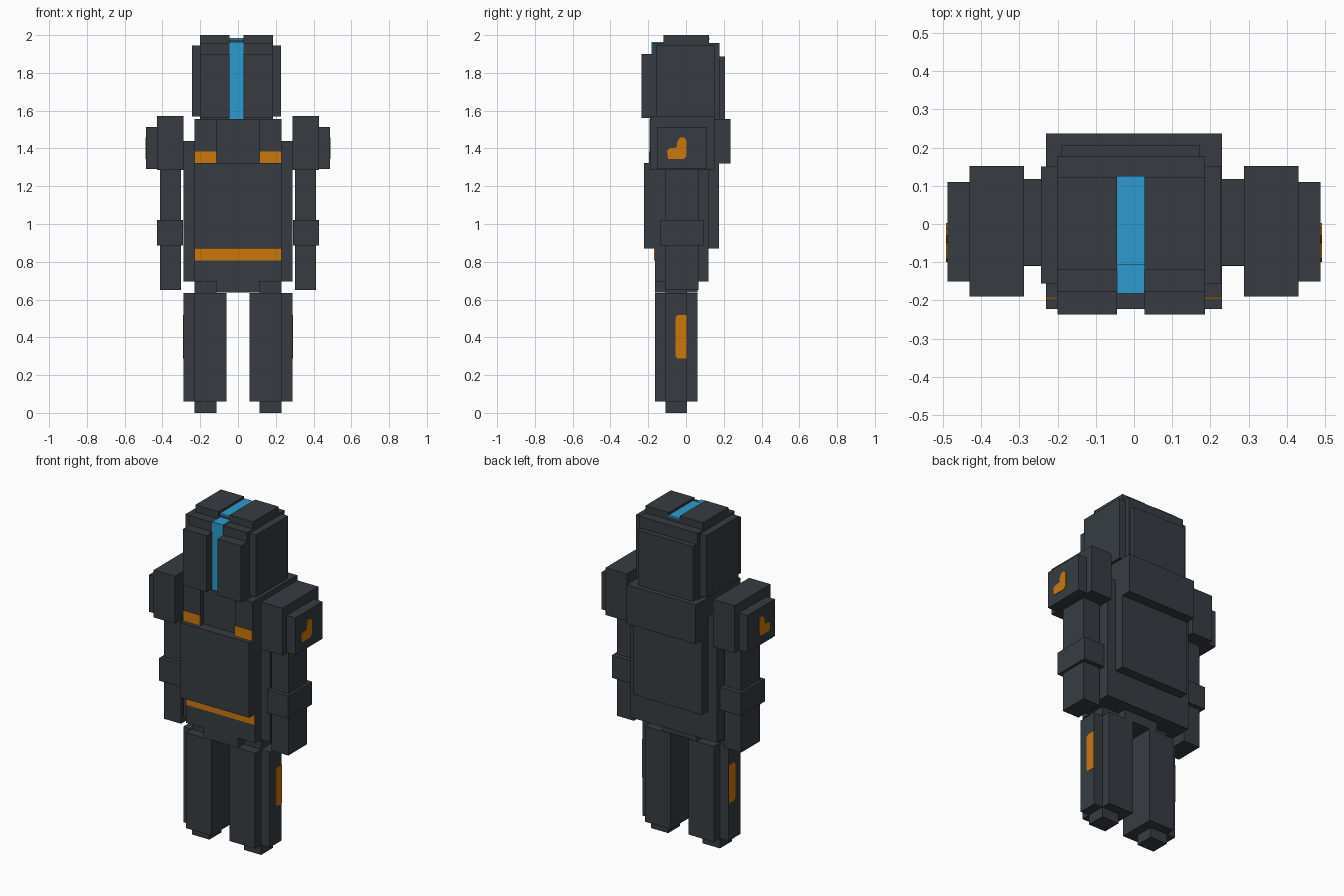
import bpy
import bmesh

cube = bpy.data.objects.get("Cube")
if cube:
    bpy.data.objects.remove(cube, do_unlink=True)


def make_material(name, rgb):
    mat = bpy.data.materials.new(name)
    mat.use_nodes = True
    color = (*rgb, 1)
    mat.diffuse_color = color
    mat.node_tree.nodes["Principled BSDF"].inputs["Base Color"].default_value = color
    return mat


GREY = make_material("dark slate grey", (0.038, 0.046, 0.055))
ORANGE = make_material("amber orange", (0.60, 0.19, 0.004))
BLUE = make_material("sky blue", (0.027, 0.33, 0.61))


def finish(name, bm, mat):
    bmesh.ops.recalc_face_normals(bm, faces=bm.faces)
    mesh = bpy.data.meshes.new(name)
    bm.to_mesh(mesh)
    bm.free()
    mesh.materials.append(mat)
    obj = bpy.data.objects.new(name, mesh)
    bpy.context.scene.collection.objects.link(obj)
    return obj


def box(name, x, y, z, mat=GREY):
    """Box given by its (min, max) along each axis."""
    bm = bmesh.new()
    bmesh.ops.create_cube(bm, size=1)
    for v in bm.verts:
        v.co = [r[0] if c < 0 else r[1] for c, r in zip(v.co, (x, y, z))]
    return finish(name, bm, mat)


def pair(name, x, y, z, mat=GREY):
    """Two boxes mirrored across the centre plane."""
    box("left_" + name, x, y, z, mat)
    box("right_" + name, (-x[1], -x[0]), y, z, mat)


def side_plate(name, outline, x, mat):
    """Thin painted plate on both outer sides, from a (y, z) outline."""
    for side, sign in (("left_", 1), ("right_", -1)):
        bm = bmesh.new()
        face = bm.faces.new([bm.verts.new((sign * x, y, z)) for y, z in outline])
        out = bmesh.ops.extrude_face_region(bm, geom=[face])["geom"]
        moved = [v for v in out if isinstance(v, bmesh.types.BMVert)]
        bmesh.ops.translate(bm, verts=moved, vec=(sign * 0.004, 0, 0))
        finish(side + name, bm, mat)


# Head core, cheek plates, face plates and crown plates
box("head", (-0.2, 0.185), (-0.177, 0.177), (1.55, 1.957))
box("right_ear_plate", (-0.243, -0.2), (-0.155, 0.15), (1.57, 1.945))
box("left_ear_plate", (0.185, 0.228), (-0.155, 0.15), (1.57, 1.945))
box("head_back_plate", (-0.19, 0.172), (0.17, 0.207), (1.555, 1.887))
for side, x in (("right", (-0.2, -0.045)), ("left", (0.028, 0.185))):
    box(side + "_face_plate", x, (-0.236, -0.17), (1.56, 1.9))
    box(side + "_crown_plate", x, (-0.12, 0.123), (1.95, 2.0))

# Blue stripe over the face and crown
STRIPE = (-0.045, 0.028)
box("face_stripe", STRIPE, (-0.182, -0.174), (1.555, 1.963), BLUE)
box("brow_stripe", STRIPE, (-0.18, -0.1), (1.954, 1.963), BLUE)
box("crown_stripe_base", STRIPE, (-0.105, 0.123), (1.95, 1.979))
box("crown_stripe", STRIPE, (-0.107, 0.125), (1.978, 1.986), BLUE)

# Torso
box("torso", (-0.288, 0.288), (-0.108, 0.118), (0.695, 1.44))
box("upper_chest", (-0.23, 0.23), (-0.165, 0.236), (1.32, 1.555))
pair("chest_strap", (0.115, 0.23), (-0.192, -0.16), (1.32, 1.555))
pair("chest_badge", (0.115, 0.23), (-0.196, -0.19), (1.322, 1.385), ORANGE)
box("chest_plate", (-0.23, 0.23), (-0.222, -0.1), (0.87, 1.322))
box("back_plate", (-0.23, 0.23), (0.1, 0.176), (0.87, 1.322))

# Waist and hips
box("waist", (-0.23, 0.23), (-0.165, 0.06), (0.695, 0.872))
box("belt", (-0.23, 0.23), (-0.169, -0.163), (0.806, 0.869), ORANGE)
box("pelvis", (-0.115, 0.115), (-0.165, 0.06), (0.637, 0.7))
pair("hip", (0.115, 0.23), (-0.108, 0.005), (0.63, 0.7))

# Arms
pair("shoulder_joint", (0.23, 0.3), (-0.106, 0.066), (1.3, 1.44))
pair("shoulder", (0.288, 0.43), (-0.19, 0.152), (1.287, 1.572))
pair("shoulder_pad", (0.42, 0.488), (-0.15, 0.11), (1.29, 1.513))
pair("arm", (0.302, 0.414), (-0.112, 0.065), (0.65, 1.3))
pair("elbow_band", (0.29, 0.43), (-0.137, 0.092), (0.885, 1.022))
side_plate("shoulder_mark", [
    (-0.095, 1.345), (-0.01, 1.345), (0.002, 1.36), (0.002, 1.445),
    (-0.01, 1.458), (-0.03, 1.458), (-0.045, 1.44), (-0.05, 1.405),
    (-0.09, 1.4), (-0.1, 1.385)], 0.487, ORANGE)

# Legs
pair("leg", (0.06, 0.23), (-0.165, 0.062), (0.06, 0.636))
pair("outer_leg", (0.22, 0.288), (-0.11, 0.005), (0.06, 0.636))
pair("foot", (0.115, 0.23), (-0.108, 0.005), (0.0, 0.07))
side_plate("leg_mark", [
    (-0.045, 0.287), (0.004, 0.287), (0.004, 0.518), (-0.045, 0.518),
    (-0.055, 0.505), (-0.055, 0.3)], 0.287, ORANGE)
